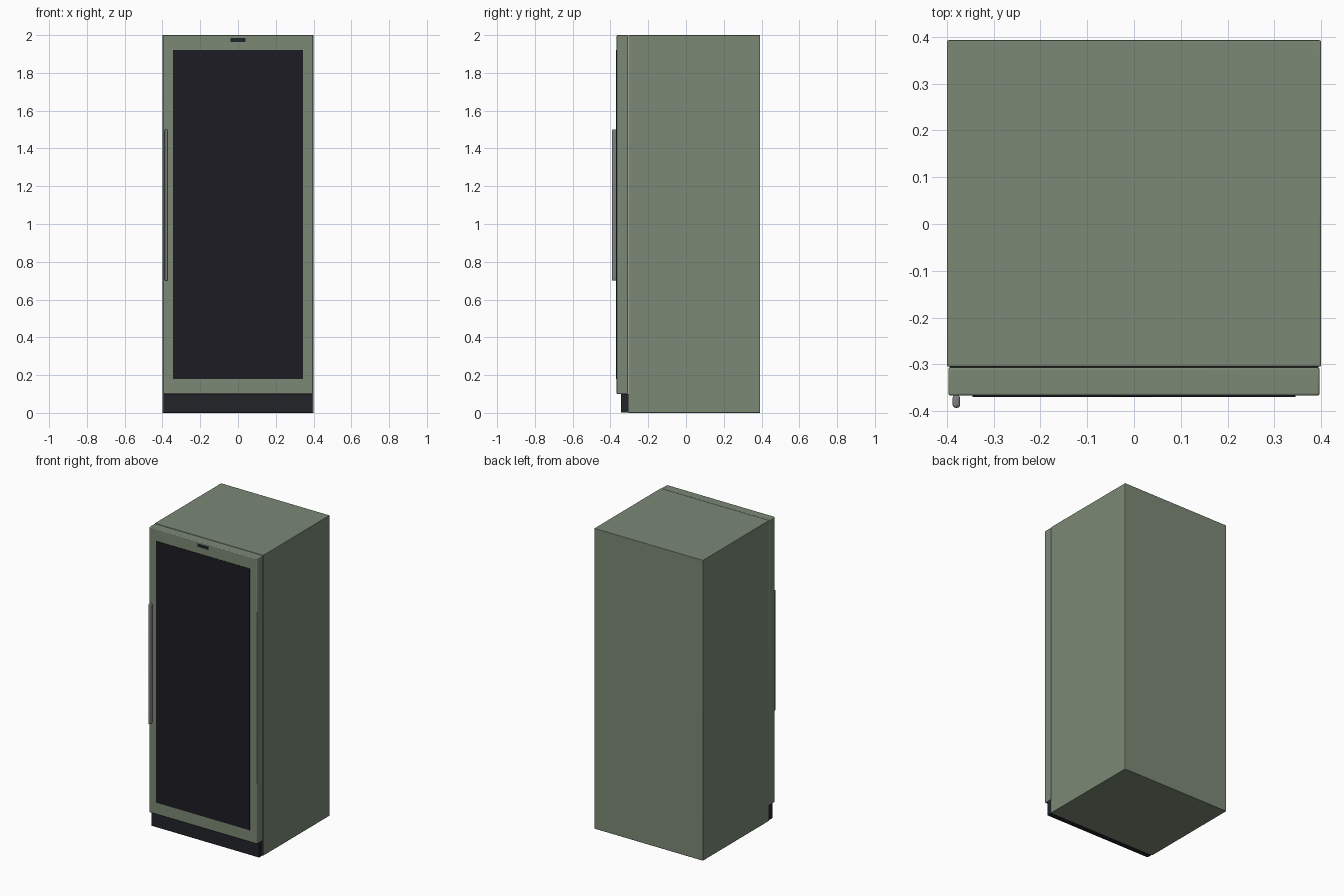
import bpy
import bmesh

cube = bpy.data.objects.get("Cube")
if cube:
    bpy.data.objects.remove(cube, do_unlink=True)


def material(name, colour, roughness=0.5):
    mat = bpy.data.materials.new(name)
    mat.use_nodes = True
    mat.diffuse_color = (*colour, 1)
    shader = mat.node_tree.nodes["Principled BSDF"]
    shader.inputs["Base Color"].default_value = (*colour, 1)
    shader.inputs["Roughness"].default_value = roughness
    return mat


def box(name, low, high, mat, bevel=0.0, segments=3):
    """Box between two corners, with optionally rounded edges."""
    bm = bmesh.new()
    bmesh.ops.create_cube(bm, size=1)
    for v in bm.verts:
        v.co = [(a + b) / 2 + c * (b - a) for a, b, c in zip(low, high, v.co)]
    mesh = bpy.data.meshes.new(name)
    bm.to_mesh(mesh)
    bm.free()
    mesh.materials.append(mat)
    obj = bpy.data.objects.new(name, mesh)
    bpy.context.collection.objects.link(obj)
    if bevel:
        mod = obj.modifiers.new("Rounded edges", "BEVEL")
        mod.width = bevel
        mod.segments = segments
    bpy.ops.object.select_all(action="DESELECT")
    obj.select_set(True)
    bpy.context.view_layer.objects.active = obj
    bpy.ops.object.shade_smooth_by_angle()
    return obj


green = material("sage green", (0.2, 0.25, 0.18))
glass = material("dark glass", (0.012, 0.012, 0.017), 0.2)
black = material("black plastic", (0.016, 0.017, 0.022))
steel = material("grey metal", (0.22, 0.22, 0.23), 0.35)

# Cabinet and recessed plinth
box("cabinet", (-0.4, -0.305, 0), (0.4, 0.393, 2), green, 0.003)
box("kick_plate", (-0.395, -0.343, 0.002), (0.395, -0.3, 0.1), black)

# Door with its glass pane and small control display
box("door", (-0.397, -0.367, 0.1), (0.397, -0.307, 2), green, 0.005)
box("door_glass", (-0.345, -0.37, 0.18), (0.345, -0.364, 1.92), glass)
box("control_display", (-0.04, -0.369, 1.964), (0.04, -0.364, 1.984), black)

# Slim vertical handle
box("handle", (-0.388, -0.393, 0.7), (-0.372, -0.366, 1.5), steel, 0.006)
